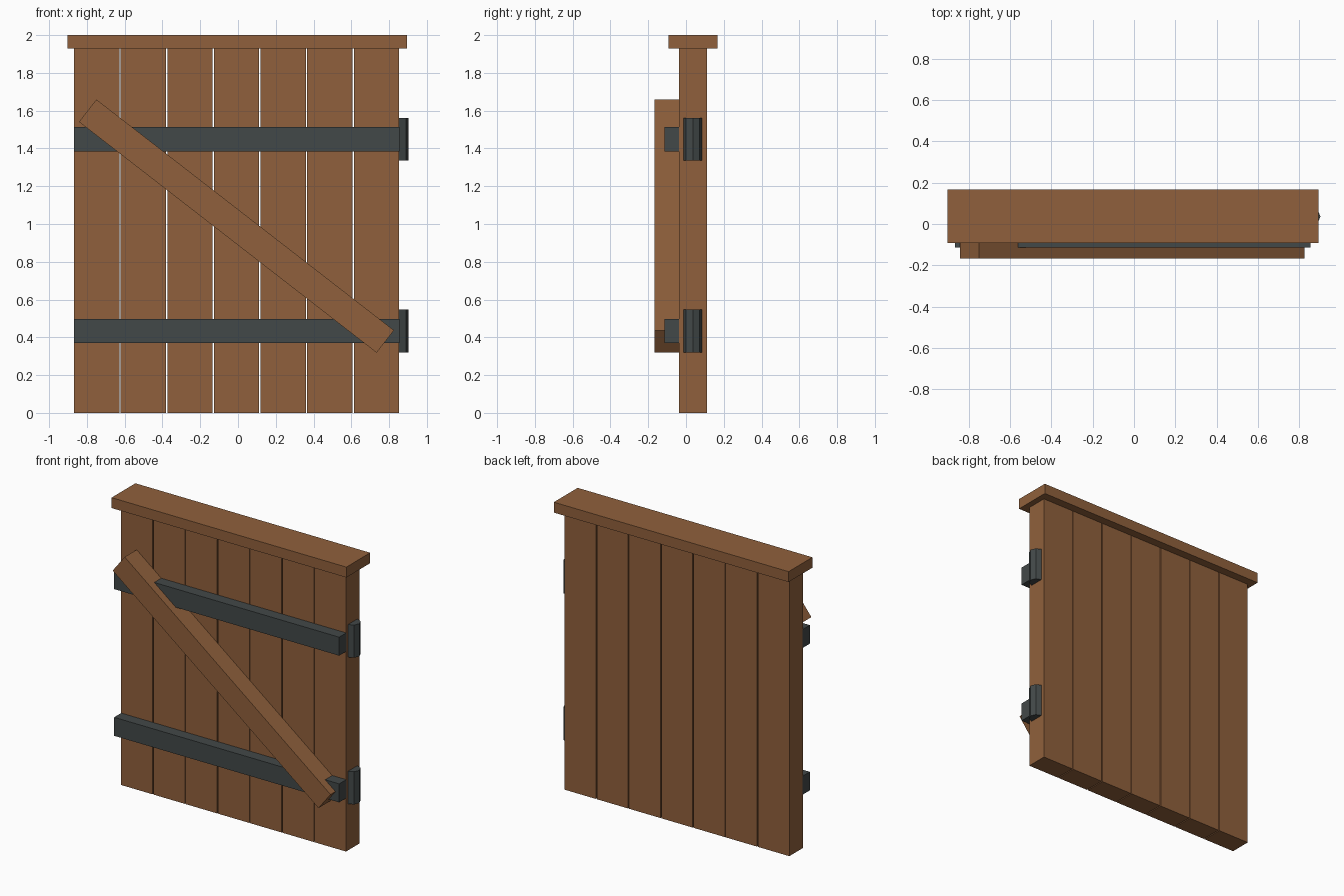
import bpy, math

if "Cube" in bpy.data.objects:
    bpy.data.objects.remove(bpy.data.objects["Cube"])


def material(name, rgb):
    m = bpy.data.materials.new(name)
    m.diffuse_color = (*rgb, 1)
    m.use_nodes = True
    m.node_tree.nodes["Principled BSDF"].inputs["Base Color"].default_value = m.diffuse_color
    return m


WOOD = material("brown wood", (0.28, 0.118, 0.045))
IRON = material("dark iron", (0.055, 0.065, 0.065))


def box(name, x, y, z, mat, tilt=0):
    """Box from (min, max) ranges, optionally tilted about the y axis."""
    bpy.ops.mesh.primitive_cube_add(size=1)
    ob = bpy.context.object
    ob.name = name
    ob.location = [(a + b) / 2 for a, b in (x, y, z)]
    ob.scale = [b - a for a, b in (x, y, z)]
    ob.rotation_euler.y = tilt
    ob.data.materials.append(mat)
    return ob


# Vertical planks with narrow gaps
LEFT, PITCH, WIDTH = -0.868, 0.2468, 0.24
for i in range(7):
    x = LEFT + i * PITCH
    box(f"plank_{i + 1}", (x, x + WIDTH), (-0.037, 0.11), (0, 1.93), WOOD)

# Overhanging top cap
box("top_cap", (-0.903, 0.894), (-0.092, 0.168), (1.928, 2.0), WOOD)

# Iron straps and eight-sided hinge barrels
for name, z in (("lower", 0.434), ("upper", 1.449)):
    box(name + "_strap", (-0.868, 0.854), (-0.114, -0.036), (z - 0.064, z + 0.064), IRON)
    bpy.ops.mesh.primitive_cylinder_add(vertices=8, radius=0.05, depth=0.226,
                                        location=(0.853, 0.036, z))
    barrel = bpy.context.object
    barrel.name = name + "_hinge_barrel"
    barrel.data.materials.append(IRON)

# Diagonal brace
cx, cz, half, w = -0.008, 0.989, 0.997, 0.075
box("diagonal_brace", (cx - half, cx + half), (-0.168, -0.037), (cz - w, cz + w),
    WOOD, tilt=math.radians(37.8))
